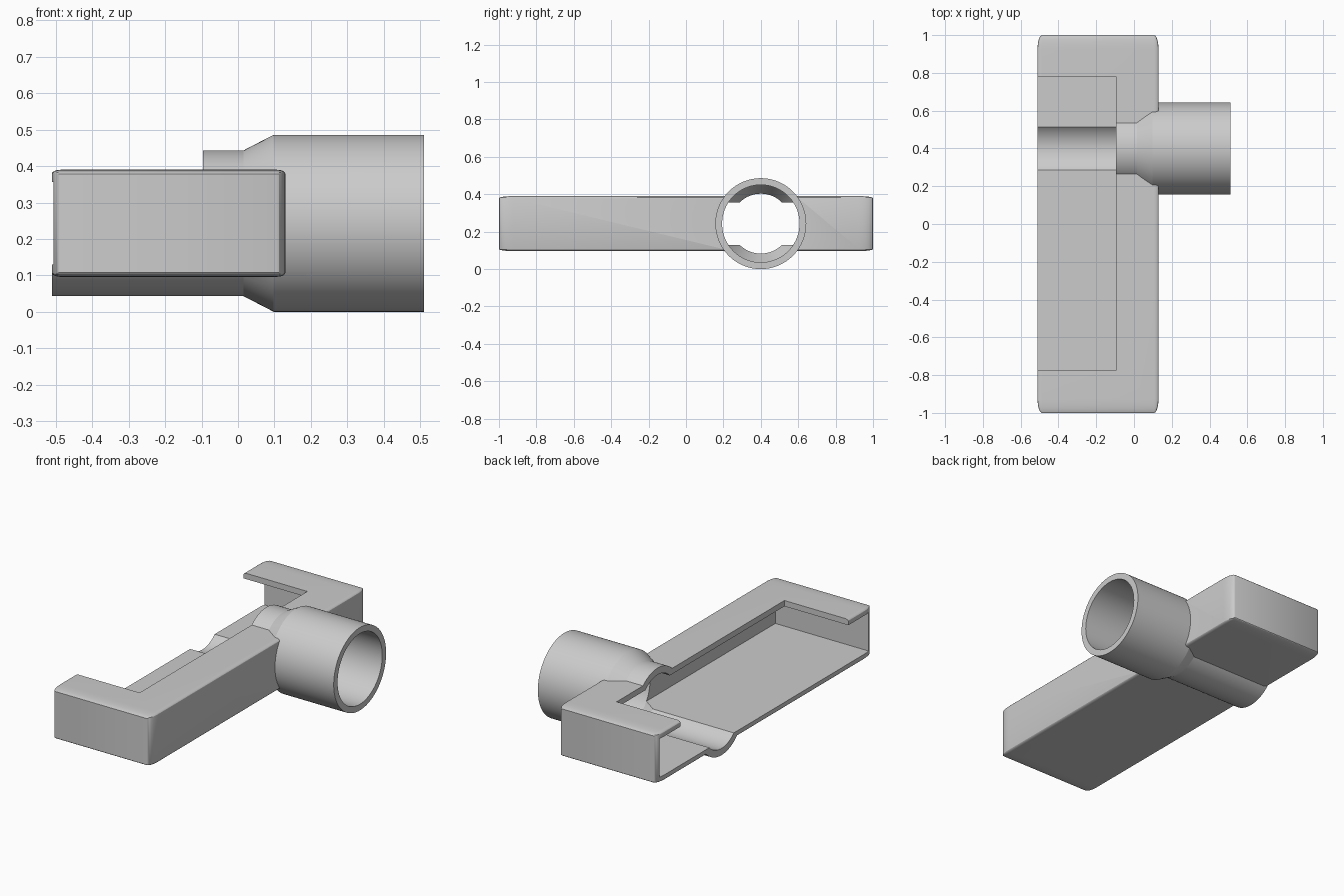
import bpy, bmesh, math
from mathutils import Matrix

if "Cube" in bpy.data.objects:
    bpy.data.objects.remove(bpy.data.objects["Cube"], do_unlink=True)

grey = bpy.data.materials.new("light_grey")
grey.use_nodes = True
COLOUR = (0.6, 0.6, 0.6, 1)
grey.diffuse_color = COLOUR
grey.node_tree.nodes["Principled BSDF"].inputs["Base Color"].default_value = COLOUR

PIPE_Y, PIPE_Z = 0.4, 0.243


def finish(bm, name):
    bmesh.ops.recalc_face_normals(bm, faces=bm.faces)
    mesh = bpy.data.meshes.new(name)
    bm.to_mesh(mesh)
    bm.free()
    obj = bpy.data.objects.new(name, mesh)
    bpy.context.collection.objects.link(obj)
    mesh.materials.append(grey)
    return obj


def box(name, low, high, rounding=0):
    """Box between two corners; rounding is a share of each side length."""
    bm = bmesh.new()
    bmesh.ops.create_cube(bm, size=1)
    if rounding:
        bmesh.ops.bevel(bm, geom=bm.edges[:], offset=rounding, segments=6,
                        profile=0.5, affect='EDGES')
    size = [h - l for l, h in zip(low, high)]
    mid = [(h + l) / 2 for l, h in zip(low, high)]
    bmesh.ops.transform(bm, verts=bm.verts[:],
                        matrix=Matrix.Translation(mid) @ Matrix.Diagonal((*size, 1)))
    return finish(bm, name)


def turned(name, profile, sides=96):
    """Closed solid turned around the pipe axis from (x, radius) pairs."""
    bm = bmesh.new()
    rings = []
    for x, r in profile:
        angles = [math.tau * i / sides for i in range(sides)]
        rings.append([bm.verts.new((x, PIPE_Y + r * math.cos(a), PIPE_Z + r * math.sin(a)))
                      for a in angles])
    for a, b in zip(rings, rings[1:]):
        for i in range(sides):
            j = (i + 1) % sides
            bm.faces.new((a[i], a[j], b[j], b[i]))
    bm.faces.new(rings[0])
    bm.faces.new(rings[-1])
    return finish(bm, name)


def combine(target, other, operation):
    mod = target.modifiers.new(operation.lower(), 'BOOLEAN')
    mod.object, mod.operation, mod.solver = other, operation, 'EXACT'
    bpy.context.view_layer.objects.active = target
    bpy.ops.object.modifier_apply(modifier=mod.name)
    bpy.data.objects.remove(other, do_unlink=True)


# Rounded head joined to the stepped pipe
nozzle = box("nozzle_head", (-0.511, -1, 0.096), (0.13, 1, 0.39), rounding=0.038)
pipe = turned("pipe", [(-0.511, 0.2), (0.015, 0.2), (0.098, 0.243), (0.511, 0.243)])
combine(nozzle, pipe, 'UNION')

# Stepped bore through the pipe
bore = turned("bore", [(-0.6, 0.16), (0.015, 0.16), (0.098, 0.207), (0.6, 0.207)])
combine(nozzle, bore, 'DIFFERENCE')

# Cavity, open along one long side
cavity = box("cavity", (-0.6, -0.968, 0.13), (0.098, 0.968, 0.356))
combine(nozzle, cavity, 'DIFFERENCE')

# Notch in the upper wall, also trimming the pipe
notch = box("notch", (-0.6, -0.775, 0.25), (-0.096, 0.78, 0.6))
combine(nozzle, notch, 'DIFFERENCE')

bpy.ops.object.select_all(action='DESELECT')
nozzle.select_set(True)
bpy.context.view_layer.objects.active = nozzle
bpy.ops.object.shade_smooth_by_angle(angle=math.radians(25))
